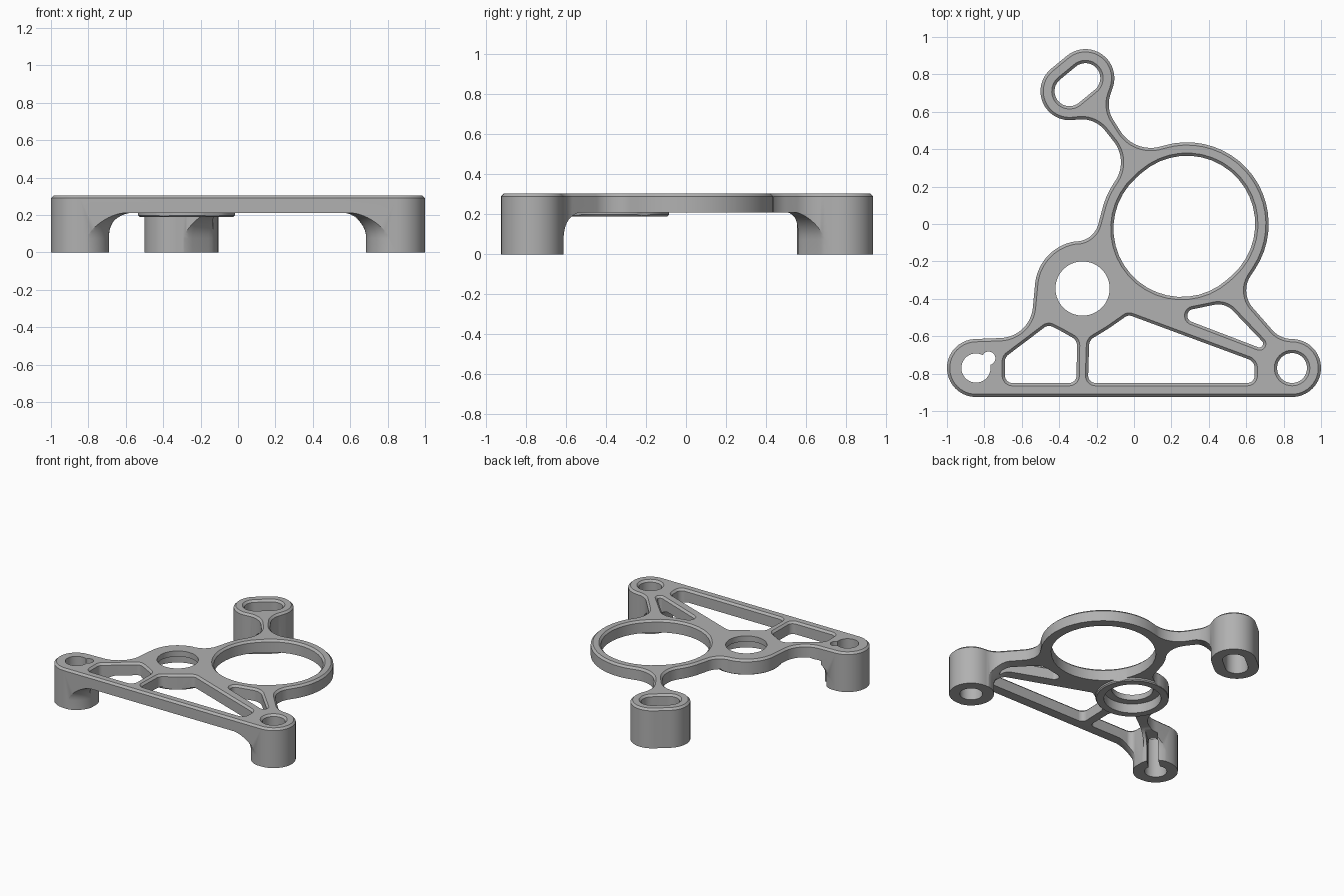
import bpy, bmesh, math
from mathutils import Vector

cube = bpy.data.objects.get("Cube")
if cube:
    bpy.data.objects.remove(cube, do_unlink=True)

TOP, UNDER, CHAMFER = 0.305, 0.21, 0.015
metal = bpy.data.materials.new("grey metal")
metal.use_nodes = True
metal.diffuse_color = (0.44, 0.44, 0.44, 1)
metal.node_tree.nodes["Principled BSDF"].inputs["Base Color"].default_value = (0.44, 0.44, 0.44, 1)


def belt(discs, steps=20):
    """Tangent belt round discs (x, y, r); negative r runs clockwise. Returns points and normals."""
    if len(discs) == 1:
        x, y, r = discs[0]
        angles = [2 * math.pi * i / 64 for i in range(64)]
        normals = [Vector((math.cos(a), math.sin(a))) for a in angles]
        return [(Vector((x, y)) + r * n, n) for n in normals]
    angles = []
    for a, b in zip(discs, discs[1:] + discs[:1]):
        d = Vector((b[0] - a[0], b[1] - a[1]))
        k = max(-1, min(1, (a[2] - b[2]) / d.length))
        u = d.normalized()
        n = k * u + math.sqrt(1 - k * k) * Vector((u.y, -u.x))
        angles.append(math.atan2(n.y, n.x))
    out = []
    for i, (x, y, r) in enumerate(discs):
        turn = math.copysign(1, r)
        sweep = ((angles[i] - angles[i - 1]) * turn) % (2 * math.pi)
        if sweep > 1.7 * math.pi:
            sweep = 0
        for j in range(steps + 1):
            t = angles[i - 1] + turn * sweep * j / steps
            n = Vector((math.cos(t), math.sin(t)))
            out.append((Vector((x, y)) + r * n, n))
    clean = []
    for p, n in out:
        if not clean or (p - clean[-1][0]).length > 0.002:
            clean.append((p, n))
    if (clean[0][0] - clean[-1][0]).length < 0.002:
        clean.pop()
    return clean


def prism(name, discs, layers):
    """Solid through layers of (height, outward offset) of one belt."""
    loop = belt(discs)
    bm = bmesh.new()
    rings = [[bm.verts.new((*(p + off * n), z)) for p, n in loop] for z, off in layers]
    count = len(loop)
    for low, high in zip(rings, rings[1:]):
        for i in range(count):
            j = (i + 1) % count
            bm.faces.new((low[i], low[j], high[j], high[i]))
    bm.faces.new(rings[0][::-1])
    bm.faces.new(rings[-1])
    mesh = bpy.data.meshes.new(name)
    bm.to_mesh(mesh)
    bm.free()
    mesh.materials.append(metal)
    ob = bpy.data.objects.new(name, mesh)
    bpy.context.collection.objects.link(ob)
    return ob


def combine(target, tool, operation):
    mod = target.modifiers.new("cut", 'BOOLEAN')
    mod.operation, mod.solver, mod.object = operation, 'EXACT', tool
    bpy.context.view_layer.objects.active = target
    bpy.ops.object.modifier_apply(modifier=mod.name)
    bpy.data.objects.remove(tool, do_unlink=True)


# Feet, bearing ring and boss positions
left_foot = (-0.845, -0.77)
right_foot = (0.845, -0.77)
back_foot = [(-0.26, 0.78), (-0.345, 0.71)]
ring = [(0.283, 0.0), (0.255, -0.025)]
boss = (-0.275, -0.345)


def discs(centres, r):
    return [(*c, r) for c in centres]


# Outer outline: convex bosses joined by concave fillets
outline = [
    (*left_foot, 0.155), (*right_foot, 0.155),
    (0.845, -0.475, -0.14), (0.74, -0.355, -0.14),
    (*ring[0], 0.437),
    (0.09, 0.60, -0.193), (0.02, 0.64, -0.155),
    *discs(back_foot, 0.155),
    (-0.28, 0.40, -0.16), (-0.25, 0.33, -0.18),
    (*ring[1], 0.437),
    (-0.31, 0.03, -0.123),
    (*boss, 0.255),
    (-0.72, -0.43, -0.18),
]
bracket = prism("bracket", outline, [(0, 0), (TOP - CHAMFER, 0), (TOP, -CHAMFER)])

# Envelope: plate slab, flared feet and the boss rim below the plate
slab = prism("plate_envelope", [(0, 0, 2)], [(UNDER, 0), (0.5, 0)])
arc = [math.pi / 2 * i / 10 for i in range(11)]
flare = [(-0.1, 0)] + [(0.075 + 0.137 * math.sin(t), 0.14 * (1 - math.cos(t))) for t in arc] + [(0.25, 0.14)]
for centres in ([left_foot], [right_foot], back_foot):
    combine(slab, prism("foot_flare", discs(centres, 0.16), flare), 'UNION')
combine(slab, prism("boss_rim", discs([boss], 0.26), [(0.19, -0.008), (0.198, 0), (0.25, 0)]), 'UNION')
combine(bracket, slab, 'INTERSECT')

# Chamfered openings
left_pocket = [(-0.65, -0.81, 0.04), (-0.347, -0.81, 0.04), (-0.355, -0.65, 0.05),
               (*boss, -0.255), (-0.455, -0.585, 0.04), (-0.645, -0.735, 0.045)]
middle_pocket = [(-0.205, -0.81, 0.04), (0.605, -0.81, 0.04), (0.595, -0.77, 0.05),
                 (-0.025, -0.53, 0.04), (*boss, -0.255), (-0.19, -0.65, 0.05)]
small_pocket = [(0.32, -0.49, 0.035), (0.67, -0.64, 0.02), (0.45, -0.54, 0.11)]
chamfered = [(-0.1, 0), (TOP - CHAMFER, 0), (TOP + 0.005, CHAMFER + 0.005), (0.4, CHAMFER + 0.005)]
for shape in (left_pocket, middle_pocket, small_pocket, discs(ring, 0.365),
              discs(back_foot, 0.08), discs([right_foot], 0.08)):
    combine(bracket, prism("opening", shape, chamfered), 'DIFFERENCE')

# Plain bores: boss hole with counterbore, left foot hole with side slot and notch
x, y = left_foot
for shape, low, high in (
    (discs([boss], 0.145), -0.1, 0.4),
    (discs([boss], 0.2), -0.1, 0.262),
    (discs([left_foot], 0.078), -0.1, 0.4),
    ([(x, y, 0.04), (x + 0.19, y + 0.17, 0.04)], -0.1, 0.2),
    ([(x + 0.068, y + 0.052, 0.036)], -0.1, 0.4),
):
    combine(bracket, prism("bore", shape, [(low, 0), (high, 0)]), 'DIFFERENCE')

# Smooth curved walls, crisp edges
bpy.ops.object.select_all(action='DESELECT')
bracket.select_set(True)
bpy.context.view_layer.objects.active = bracket
bpy.ops.object.shade_smooth_by_angle(angle=math.radians(30))
